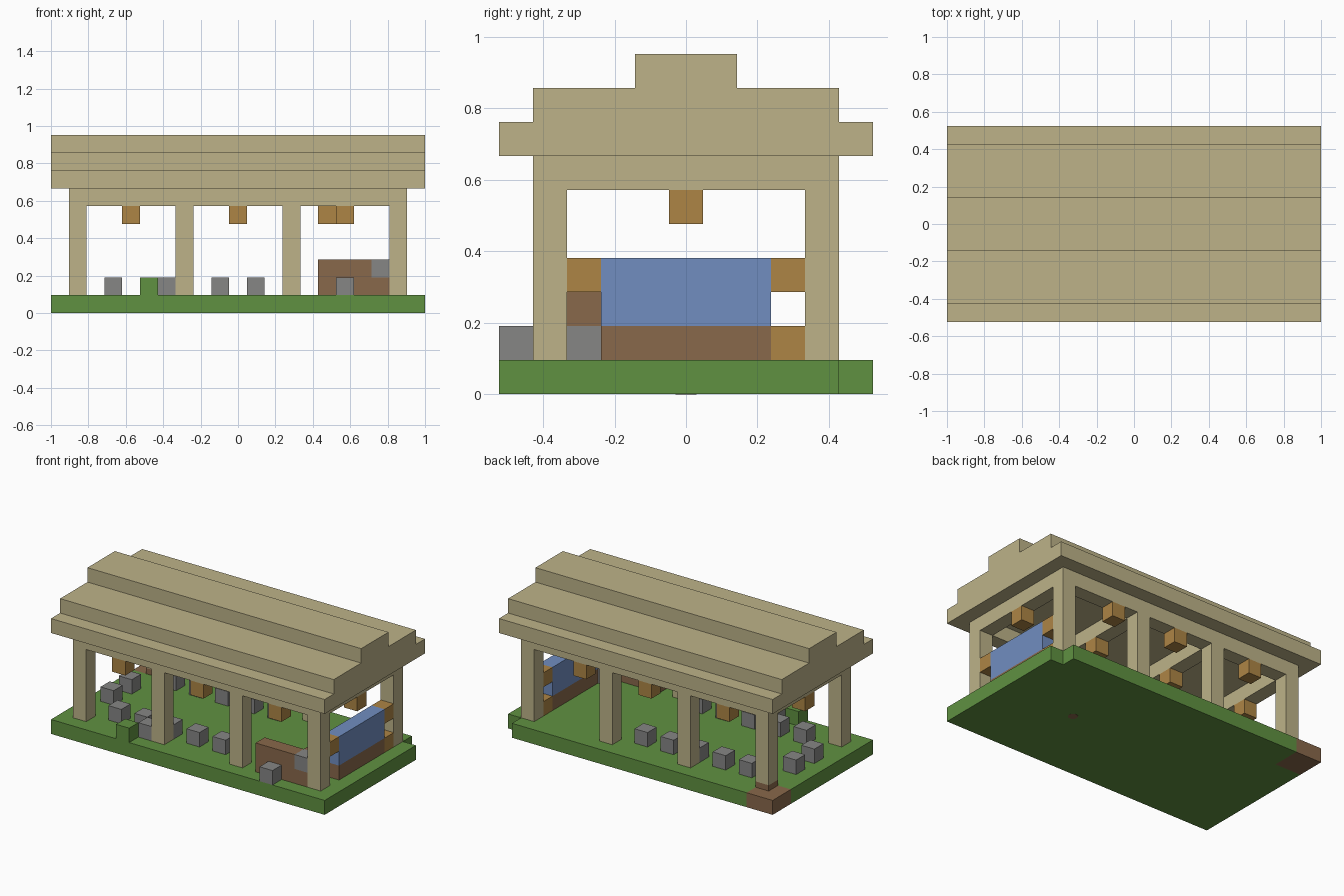
import bpy

cube = bpy.data.objects.get("Cube")
if cube:
    bpy.data.objects.remove(cube, do_unlink=True)

U = 2 / 21              # one block
NX, NY = 21, 11         # plan size in blocks


def material(name, rgb):
    m = bpy.data.materials.new(name)
    m.use_nodes = True
    colour = (*rgb, 1)
    m.diffuse_color = colour
    m.node_tree.nodes["Principled BSDF"].inputs["Base Color"].default_value = colour
    return m


STONE = material("sandstone", (0.51, 0.45, 0.25))
GRASS = material("grass green", (0.117, 0.285, 0.053))
BROWN = material("dark wood", (0.25, 0.14, 0.07))
TAN = material("light wood", (0.42, 0.235, 0.06))
GREY = material("grey stone", (0.24, 0.24, 0.235))
BLUE = material("blue panel", (0.165, 0.27, 0.53))


def box(name, mat, x, y, z, nx=1, ny=1, nz=1):
    """Box whose low corner is block (x, y, z), sized in blocks."""
    bpy.ops.mesh.primitive_cube_add(size=1, location=(
        (x + nx / 2 - NX / 2) * U, (y + ny / 2 - NY / 2) * U, (z + nz / 2) * U))
    ob = bpy.context.object
    ob.name = name
    ob.scale = (nx * U, ny * U, nz * U)
    ob.data.materials.append(mat)
    return ob


# Ground slab: missing one corner block, earth at another
box("ground", GRASS, 0, 0, 0, NX, 9)
box("ground_back", GRASS, 2, 9, 0, 19, 1)
box("ground_back_edge", GRASS, 2, 10, 0, 18, 1)
box("earth_corner", BROWN, 0, 9, 0, 2, 2)
box("grass_block", GRASS, 5, 0, 1)

# Earth spot on the underside
bpy.ops.mesh.primitive_cylinder_add(vertices=16, radius=0.03, depth=0.004,
                                    location=(0.47, 0, 0.001))
spot = bpy.context.object
spot.name = "earth_spot"
spot.data.materials.append(BROWN)

# Posts, with a stained foot over the earth corner
POSTS = (1, 7, 13, 19)
for x in POSTS:
    for y in (1, 9):
        foot = 0.4 if (x, y) == (1, 9) else 0
        if foot:
            box("post_foot", BROWN, x, y, 1, nz=foot)
        box("post", STONE, x, y, 1 + foot, nz=5 - foot)

# Beams
for y in (1, 9):
    box("long_beam", STONE, 1, y, 6, 19)
for x in POSTS:
    box("cross_beam", STONE, x, 2, 6, 1, 7)

# Stepped roof
for z, inset in ((7, 0), (8, 1), (9, 4)):
    box("roof_tier", STONE, 0, inset, z, NX, NY - 2 * inset)

# Hanging lanterns under the beams
lanterns = [(x, 1) for x in (4, 10, 16)] + [(x, 9) for x in (4, 10, 15)]
lanterns += [(x, 5) for x in POSTS]
for x, y in lanterns:
    box("lantern", TAN, x, y, 5)

# End wall with blue panel and wooden brackets
box("end_wall_base", BROWN, 19, 3, 1, 1, 5)
box("blue_panel", BLUE, 19, 3, 2, 1, 5, 2)
for y in (2, 8):
    box("bracket", TAN, 19, y, 3)
box("wooden_stool", TAN, 19, 8, 1)

# Counter in the front corner
box("counter_base", BROWN, 15, 1, 1, 4)
box("counter_top", BROWN, 15, 1, 2, 3)
box("counter_stone", GREY, 18, 1, 2)
box("counter_return", BROWN, 18, 2, 2)
box("counter_return_base", GREY, 18, 2, 1)

# Stone stools around the floor
stools = [(x, y) for x in (3, 5, 7, 9, 11) for y in (2, 8)]
stools += [(1, 4), (1, 6), (6, 1), (16, 0)]
for x, y in stools:
    box("stool", GREY, x, y, 1)
